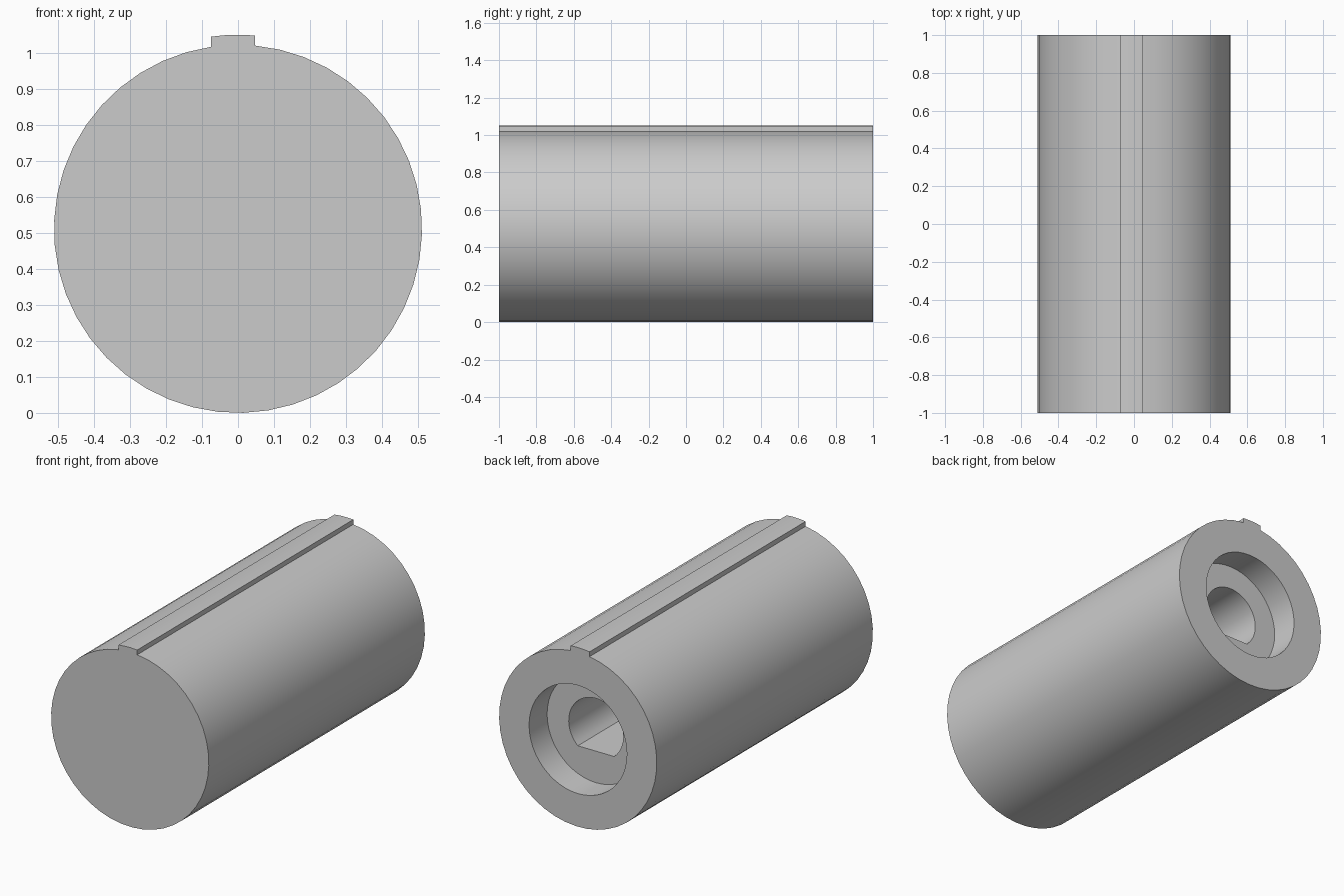
import bpy
import bmesh
from math import sin, cos, asin, pi, radians

cube = bpy.data.objects.get("Cube")
if cube:
    bpy.data.objects.remove(cube, do_unlink=True)

R = 0.511          # body radius, also the height of the axis
KEY_R = 0.539      # radius of the key's curved top
KEY_LEFT, KEY_RIGHT = -0.075, 0.047
SHAFT_R, FLAT = 0.177, -0.132

grey = bpy.data.materials.new("plain grey")
grey.use_nodes = True
grey.diffuse_color = (0.6, 0.6, 0.6, 1)
grey.node_tree.nodes["Principled BSDF"].inputs["Base Color"].default_value = (0.6, 0.6, 0.6, 1)


def arc(radius, start, end, steps):
    """Points on a circle around the axis, angles measured from +z towards +x."""
    angles = [start + (end - start) * i / steps for i in range(steps + 1)]
    return [(radius * sin(a), radius * cos(a)) for a in angles]


def extrude_outline(name, outline, y0, y1):
    """Prism along y from a closed (x, z) outline centred on the axis."""
    bm = bmesh.new()
    face = bm.faces.new([bm.verts.new((x, y0, z + R)) for x, z in outline])
    moved = bmesh.ops.extrude_face_region(bm, geom=[face])["geom"]
    bmesh.ops.translate(bm, vec=(0, y1 - y0, 0),
                        verts=[v for v in moved if isinstance(v, bmesh.types.BMVert)])
    bmesh.ops.recalc_face_normals(bm, faces=bm.faces)
    mesh = bpy.data.meshes.new(name)
    bm.to_mesh(mesh)
    bm.free()
    mesh.materials.append(grey)
    obj = bpy.data.objects.new(name, mesh)
    bpy.context.collection.objects.link(obj)
    return obj


# Round body with the raised key along its top
body_outline = arc(R, asin(KEY_RIGHT / R), 2 * pi + asin(KEY_LEFT / R), 44)
body_outline += arc(KEY_R, asin(KEY_LEFT / KEY_R), asin(KEY_RIGHT / KEY_R), 3)
body = extrude_outline("keyed_cylinder", body_outline, -1, 1)

# Round recess and D-shaped blind hole in the back end
recess = extrude_outline("recess_cutter", arc(0.317, 0, 2 * pi, 48)[:-1], 0.833, 1.1)
half = pi - asin((SHAFT_R ** 2 - FLAT ** 2) ** 0.5 / SHAFT_R)
shaft = extrude_outline("shaft_hole_cutter", arc(SHAFT_R, -half, half, 36), 0.0, 0.95)

bpy.context.view_layer.objects.active = body
for cutter in (recess, shaft):
    cut = body.modifiers.new(cutter.name, 'BOOLEAN')
    cut.operation = 'DIFFERENCE'
    cut.solver = 'EXACT'
    cut.object = cutter
    bpy.ops.object.modifier_apply(modifier=cut.name)
    bpy.data.objects.remove(cutter, do_unlink=True)

# Smooth walls with crisp rims
bpy.ops.object.select_all(action='DESELECT')
body.select_set(True)
bpy.ops.object.shade_smooth_by_angle(angle=radians(30))
